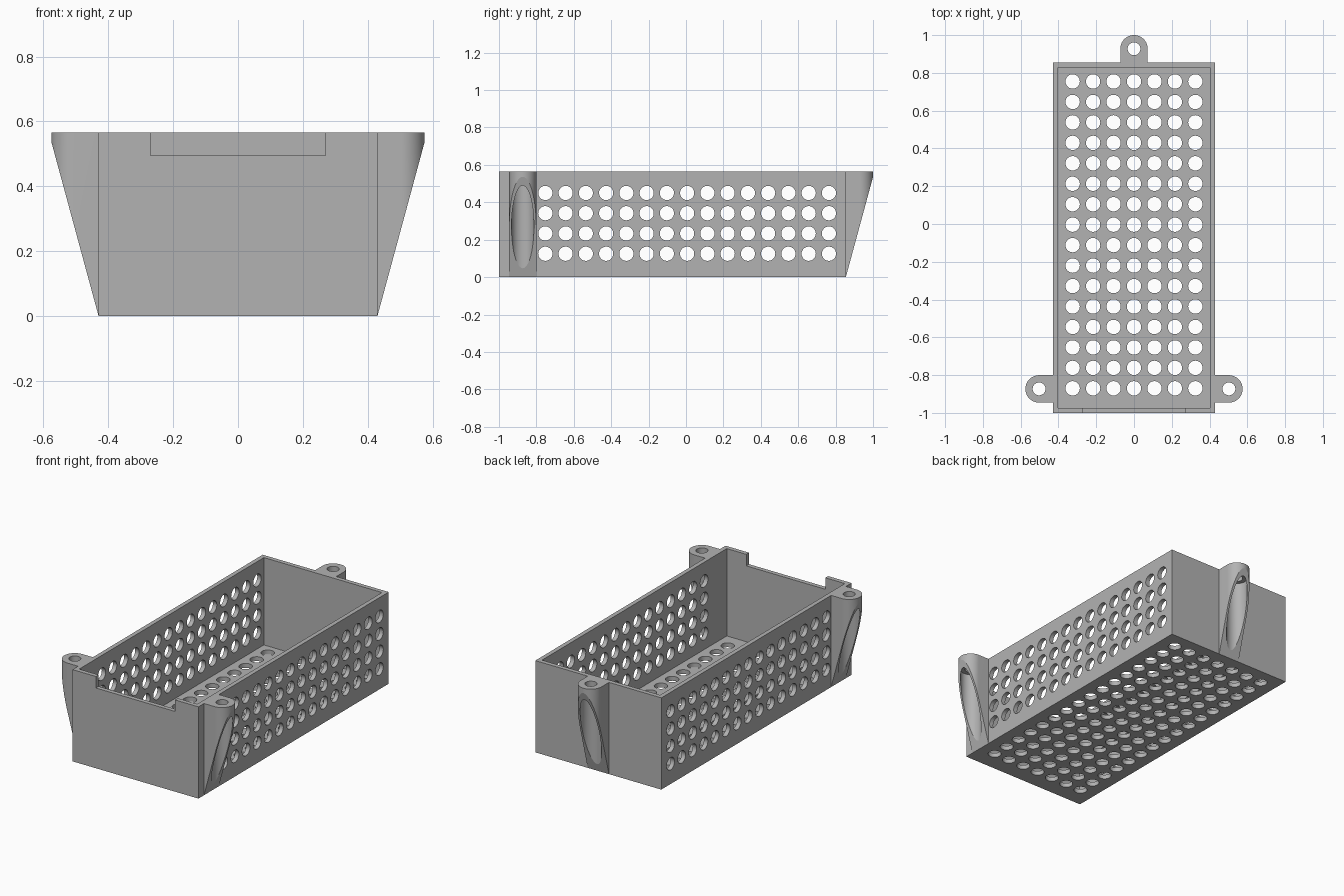
import bpy, bmesh, math
from mathutils import Matrix, Vector

if "Cube" in bpy.data.objects:
    bpy.data.objects.remove(bpy.data.objects["Cube"], do_unlink=True)

HALF_W, FRONT, BACK, HEIGHT, WALL = 0.43, -1.0, 0.855, 0.566, 0.027
PITCH, HOLE_R = 0.1083, 0.038
LUG_R, LUG_EDGE = 0.0725, 0.535

grey = bpy.data.materials.new("plain grey")
grey.use_nodes = True
grey.diffuse_color = (0.45, 0.45, 0.45, 1)
grey.node_tree.nodes["Principled BSDF"].inputs["Base Color"].default_value = grey.diffuse_color


def make(name, bm):
    bmesh.ops.recalc_face_normals(bm, faces=bm.faces)
    mesh = bpy.data.meshes.new(name)
    bm.to_mesh(mesh)
    bm.free()
    mesh.materials.append(grey)
    obj = bpy.data.objects.new(name, mesh)
    bpy.context.collection.objects.link(obj)
    return obj


def add_box(bm, low, high):
    low, high = Vector(low), Vector(high)
    matrix = Matrix.Translation((low + high) / 2) @ Matrix.Diagonal((*(high - low), 1))
    bmesh.ops.create_cube(bm, size=1, matrix=matrix)


def add_cylinder(bm, centre, radius, depth, turn=Matrix(), segments=32):
    bmesh.ops.create_cone(bm, cap_ends=True, segments=segments, radius1=radius, radius2=radius,
                          depth=depth, matrix=Matrix.Translation(centre) @ turn)


def cut(obj, cutters):
    """Subtract the cutters in turn, bake the result and remove the cutters."""
    for cutter in cutters:
        cutter.hide_render = True
        mod = obj.modifiers.new("cut", "BOOLEAN")
        mod.operation, mod.solver, mod.object = "DIFFERENCE", "EXACT", cutter
    graph = bpy.context.evaluated_depsgraph_get()
    mesh = bpy.data.meshes.new_from_object(obj.evaluated_get(graph))
    obj.modifiers.clear()
    obj.data = mesh
    for cutter in cutters:
        bpy.data.objects.remove(cutter, do_unlink=True)
    bpy.ops.object.select_all(action="DESELECT")
    obj.select_set(True)
    bpy.context.view_layer.objects.active = obj
    bpy.ops.object.shade_smooth_by_angle(angle=math.radians(12))


# Open tray
bm = bmesh.new()
add_box(bm, (-HALF_W, FRONT, 0), (HALF_W, BACK, HEIGHT))
tray = make("tray", bm)

bm = bmesh.new()
add_box(bm, (-HALF_W + WALL, FRONT + WALL, WALL), (HALF_W - WALL, BACK - WALL, 1))
cavity = make("cavity_cutter", bm)

# Shallow notch in the front rim
bm = bmesh.new()
add_box(bm, (-0.27, FRONT - 0.1, 0.495), (0.27, FRONT + 0.1, 1))
notch = make("notch_cutter", bm)

# Vent holes through the floor and both long walls
bm = bmesh.new()
for row in range(16):
    for col in range(7):
        add_cylinder(bm, ((col - 3) * PITCH, -0.87 + row * PITCH, 0), HOLE_R, 0.1)
sideways = Matrix.Rotation(math.pi / 2, 4, "Y")
for col in range(15):
    for row in range(4):
        add_cylinder(bm, (0, -0.752 + col * PITCH, 0.125 + row * PITCH), HOLE_R, 1.2, sideways)
vents = make("vent_cutter", bm)
cut(tray, [cavity, notch, vents])


# Mounting lug: rounded post, tapered into the wall, with a counterbored screw hole
def make_lug(name, position, angle):
    bm = bmesh.new()
    outline = [(0, -LUG_R)]
    for i in range(33):
        a = math.pi * (i / 32 - 0.5)
        outline.append((LUG_R * (1 + math.cos(a)), LUG_R * math.sin(a)))
    outline.append((0, LUG_R))
    face = bm.faces.new([bm.verts.new((x, y, 0)) for x, y in outline])
    top = bmesh.ops.extrude_face_region(bm, geom=[face])["geom"]
    bmesh.ops.translate(bm, verts=[v for v in top if isinstance(v, bmesh.types.BMVert)],
                        vec=(0, 0, HEIGHT))
    bmesh.ops.remove_doubles(bm, verts=bm.verts, dist=1e-5)
    # Trim the underside along the slope
    bmesh.ops.bisect_plane(bm, geom=bm.verts[:] + bm.edges[:] + bm.faces[:], dist=1e-6,
                           plane_co=(0, 0, 0.001), plane_no=(LUG_EDGE, 0, -2 * LUG_R),
                           clear_outer=True)
    bmesh.ops.holes_fill(bm, edges=[e for e in bm.edges if e.is_boundary], sides=0)
    place = Matrix.Translation(position) @ Matrix.Rotation(angle, 4, "Z")
    bmesh.ops.transform(bm, matrix=place, verts=bm.verts)
    lug = make(name, bm)
    cutters = []
    for radius, ceiling in ((0.06, 0.5), (0.034, 0.7)):
        bm = bmesh.new()
        centre = place @ Vector((LUG_R, 0, (ceiling - 0.1) / 2))
        add_cylinder(bm, centre, radius, ceiling + 0.1, segments=48)
        cutters.append(make("bore_cutter", bm))
    cut(lug, cutters)


make_lug("left_lug", (HALF_W, -0.873, 0), 0)
make_lug("right_lug", (-HALF_W, -0.873, 0), math.pi)
make_lug("back_lug", (0, BACK, 0), math.pi / 2)
